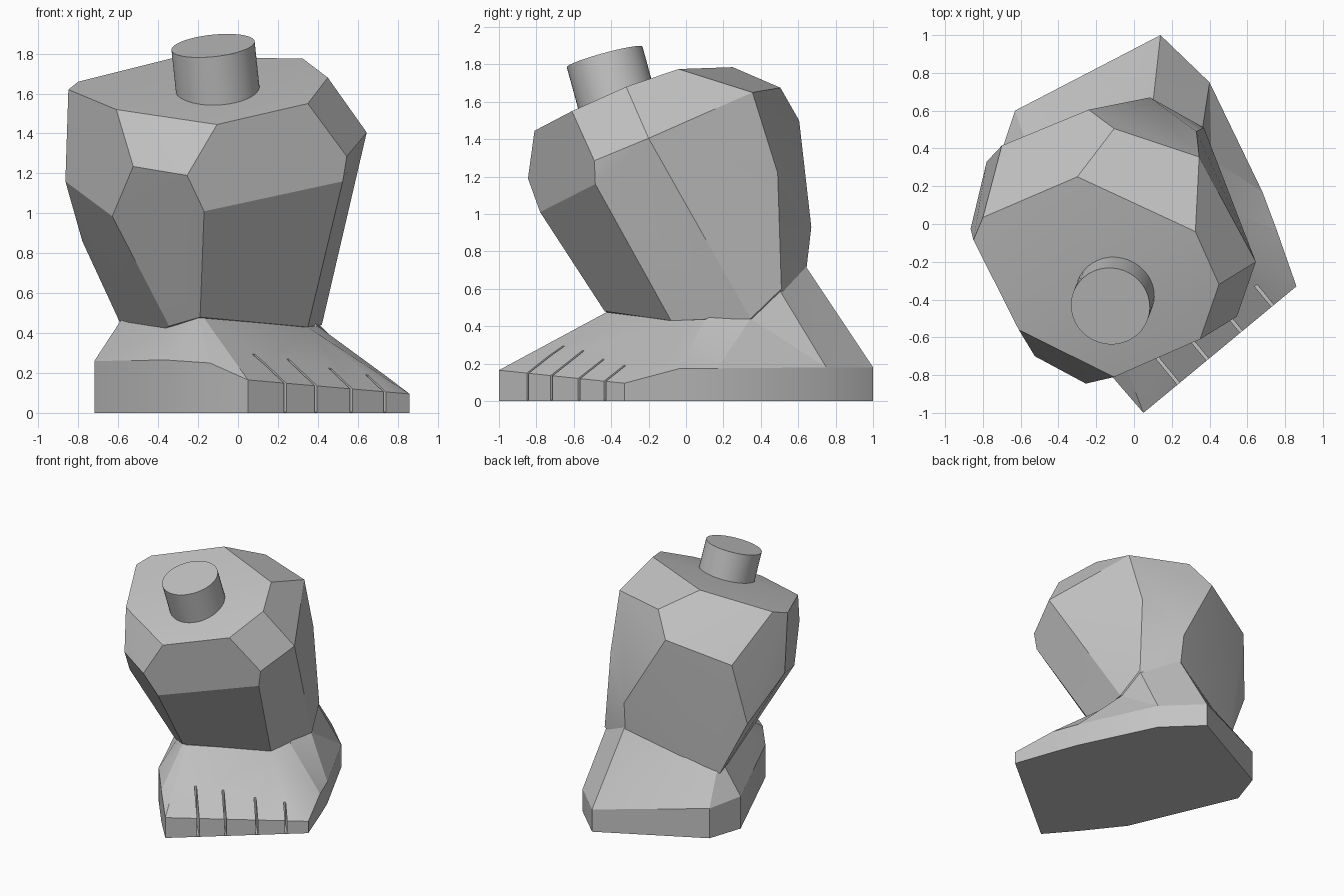
import bpy
import bmesh
from math import radians
from mathutils import Vector, Matrix

default_cube = bpy.data.objects.get("Cube")
if default_cube:
    bpy.data.objects.remove(default_cube, do_unlink=True)

# One plain grey for the whole model
grey = bpy.data.materials.new("plain_grey")
grey.use_nodes = True
colour = (0.55, 0.55, 0.55, 1.0)
grey.diffuse_color = colour
grey.node_tree.nodes["Principled BSDF"].inputs["Base Color"].default_value = colour


def make_object(name, bm):
    """Turn a bmesh into a named grey object."""
    bmesh.ops.recalc_face_normals(bm, faces=bm.faces[:])
    mesh = bpy.data.meshes.new(name)
    bm.to_mesh(mesh)
    bm.free()
    mesh.materials.append(grey)
    obj = bpy.data.objects.new(name, mesh)
    bpy.context.collection.objects.link(obj)
    return obj


def smooth(obj, angle):
    """Smooth shading that keeps the facet edges sharp."""
    bpy.ops.object.select_all(action="DESELECT")
    obj.select_set(True)
    bpy.context.view_layer.objects.active = obj
    bpy.ops.object.shade_smooth_by_angle(angle=radians(angle))


# Leg: faceted block, spanned by the corners of its facets
leg_top = [(-.105, -.81, 1.445), (-.61, -.56, 1.52), (-.85, -.085, 1.62),
           (-.8, .035, 1.66), (-.3, .25, 1.785), (.325, -.04, 1.775),
           (.45, -.32, 1.68), (.35, -.61, 1.55)]
leg_front = [(-.525, -.7, 1.235), (-.255, -.845, 1.19), (-.17, -.78, 1.01),
             (-.63, -.485, .985), (.545, -.49, 1.285), (.525, -.485, 1.16)]
leg_sides = [(-.865, -.025, 1.16), (-.78, .33, .86), (.645, -.2, 1.405)]
leg_back = [(-.105, .505, 1.675), (-.24, .605, 1.5), (-.7, .415, 1.345),
            (.345, .355, 1.65), (.085, .67, .93), (.33, .49, 1.22)]
leg_bottom = [(-.345, -.31, .435), (-.19, -.435, .48), (.35, -.08, .43),
              (.42, .345, .44), (.37, .51, .6), (.1, .62, .5), (-.53, .42, .32)]
bm = bmesh.new()
for corner in leg_top + leg_front + leg_sides + leg_back + leg_bottom:
    bm.verts.new(corner)
bmesh.ops.convex_hull(bm, input=bm.verts[:])
bmesh.ops.dissolve_limit(bm, angle_limit=radians(2), verts=bm.verts[:], edges=bm.edges[:])
leg = make_object("leg", bm)
smooth(leg, 20)

# Foot: sole outline raised to a rim, then drawn in to the ankle
rim = [(.05, -1, .165), (.86, -.33, .095), (.755, -.03, .175), (.68, .17, .175),
       (.4, .75, .18), (.14, 1, .18), (-.63, .6, .24), (-.72, .33, .26),
       (-.36, -.5, .265), (-.14, -.78, .25)]
ankle = [(-.17, -.425, .475), (.35, -.07, .43), (.4, .1, .435), (.41, .345, .44),
         (.36, .49, .61), (.1, .64, .72), (-.34, .49, .55), (-.54, .34, .535),
         (-.335, -.29, .435), (-.2, -.42, .475)]
bm = bmesh.new()
rings = [[bm.verts.new((x, y, 0)) for x, y, z in rim],
         [bm.verts.new(p) for p in rim],
         [bm.verts.new(p) for p in ankle]]
count = len(rim)
for low, high in zip(rings, rings[1:]):
    for i in range(count):
        j = (i + 1) % count
        bm.faces.new((low[i], low[j], high[j], high[i]))
bm.faces.new(rings[0][::-1])
bm.faces.new(rings[2])
bmesh.ops.triangulate(bm, faces=bm.faces[:])
foot = make_object("foot", bm)

# Toe slots: thin cutters set square to the front edge of the foot
toe_start, toe_end = Vector((.05, -1, 0)), Vector((.86, -.33, 0))
along = (toe_end - toe_start).normalized()
inward = Vector((-along.y, along.x, 0))
turn = Matrix((along, inward, Vector((0, 0, 1)))).transposed().to_4x4()
bm = bmesh.new()
for share, length in ((.23, .25), (.42, .22), (.64, .17), (.845, .14)):
    centre = toe_start.lerp(toe_end, share) + Vector((0, 0, .205))
    size = Matrix.Diagonal((.016, 2 * length, .4, 1))
    bmesh.ops.create_cube(bm, size=1, matrix=Matrix.Translation(centre) @ turn @ size)
cutter = make_object("toe_slot_cutter", bm)
cutter.hide_render = True
cut = foot.modifiers.new("toe_slots", "BOOLEAN")
cut.operation = "DIFFERENCE"
cut.solver = "EXACT"
cut.object = cutter
bpy.context.view_layer.objects.active = foot
foot.select_set(True)
bpy.ops.object.modifier_apply(modifier=cut.name)
bpy.data.objects.remove(cutter, do_unlink=True)
smooth(foot, 25)

# Peg: round post leaning forward out of the top facet
axis = Vector((-.1, -.26, .95)).normalized()
length = .4
centre = Vector((-.125, -.435, 1.84)) - axis * length / 2
bm = bmesh.new()
bmesh.ops.create_cone(bm, cap_ends=True, segments=40, radius1=.21, radius2=.21, depth=length,
                      matrix=Matrix.Translation(centre) @ axis.to_track_quat("Z", "Y").to_matrix().to_4x4())
peg = make_object("peg", bm)
smooth(peg, 30)
